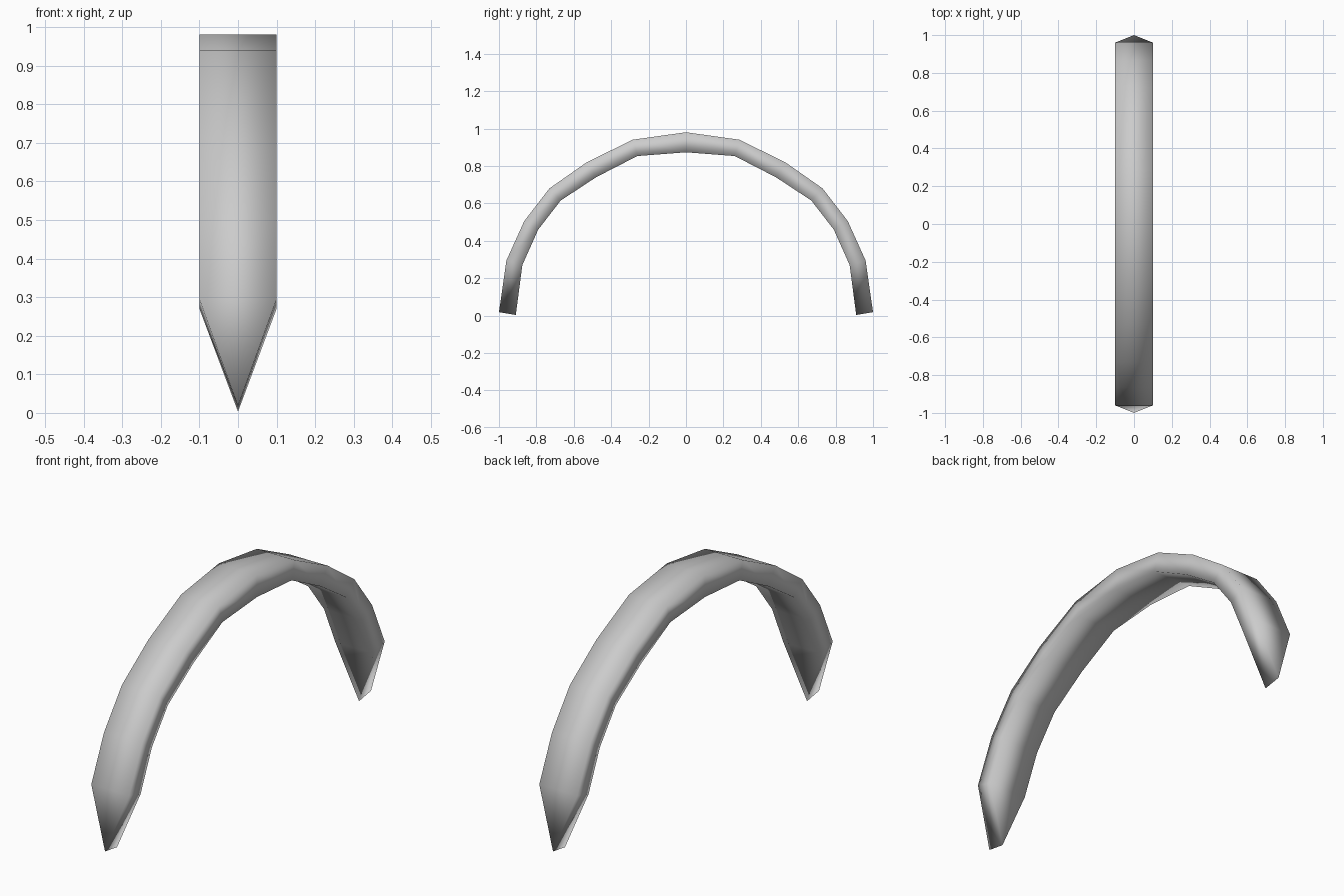
import bpy
import bmesh

cube = bpy.data.objects.get("Cube")
if cube:
    bpy.data.objects.remove(cube, do_unlink=True)

HALF_WIDTH = 0.1

# Half of the arch from crown to foot: (outer y, outer z, inner y, inner z)
half = [
    (0.00, 0.98, 0.00, 0.873),
    (0.285, 0.94, 0.26, 0.853),
    (0.53, 0.82, 0.48, 0.74),
    (0.73, 0.68, 0.67, 0.615),
    (0.865, 0.505, 0.79, 0.46),
    (0.96, 0.295, 0.875, 0.27),
]
tip = (1.0, 0.018, 0.91, 0.003)


def flip(s):
    return (-s[0], s[1], -s[2], s[3])


# Four-sided band swept along the whole arch
bm = bmesh.new()
sections = [flip(s) for s in reversed(half[1:])] + half
rings = []
for oy, oz, iy, iz in sections:
    rings.append([bm.verts.new(co) for co in (
        (-HALF_WIDTH, oy, oz), (HALF_WIDTH, oy, oz),
        (HALF_WIDTH, iy, iz), (-HALF_WIDTH, iy, iz))])
for a, b in zip(rings, rings[1:]):
    for i in range(4):
        j = (i + 1) % 4
        bm.faces.new((a[i], a[j], b[j], b[i]))

# Pointed feet: each end closes to a single thin edge
for ring, (oy, oz, iy, iz) in ((rings[0], flip(tip)), (rings[-1], tip)):
    outer = bm.verts.new((0, oy, oz))
    inner = bm.verts.new((0, iy, iz))
    bm.faces.new((ring[0], ring[1], outer))
    bm.faces.new((ring[2], ring[3], inner))
    bm.faces.new((ring[1], ring[2], inner, outer))
    bm.faces.new((ring[3], ring[0], outer, inner))

bmesh.ops.recalc_face_normals(bm, faces=bm.faces)
for f in bm.faces:
    f.smooth = True
mesh = bpy.data.meshes.new("arched_band")
bm.to_mesh(mesh)
bm.free()
band = bpy.data.objects.new("arched_band", mesh)
bpy.context.collection.objects.link(band)

# Plain grey material
grey = bpy.data.materials.new("light_grey")
grey.use_nodes = True
colour = (0.6, 0.6, 0.6, 1)
grey.diffuse_color = colour
for node in grey.node_tree.nodes:
    if node.type == "BSDF_PRINCIPLED":
        node.inputs["Base Color"].default_value = colour
mesh.materials.append(grey)
